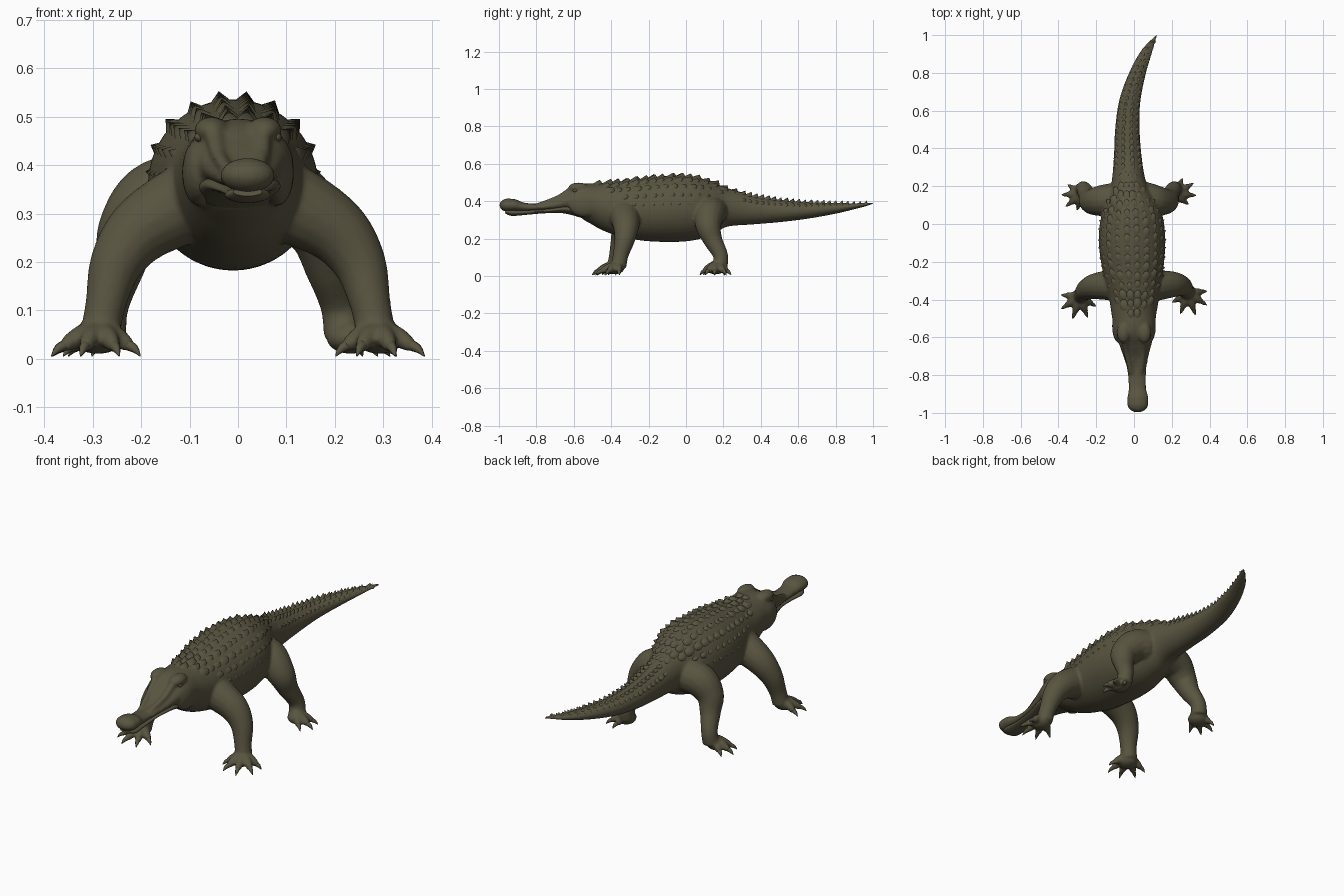
import bpy, bmesh, math, random
from mathutils import Vector, Matrix

random.seed(4)
cube = bpy.data.objects.get("Cube")
if cube:
    bpy.data.objects.remove(cube, do_unlink=True)

hide = bpy.data.materials.new("olive hide")
hide.use_nodes = True
colour = (0.1, 0.09, 0.052, 1)
hide.diffuse_color = colour
shader = next(n for n in hide.node_tree.nodes if n.type == 'BSDF_PRINCIPLED')
shader.inputs["Base Color"].default_value = colour
shader.inputs["Roughness"].default_value = 0.8


def finish(name, bm):
    """Turn a bmesh into a named, coloured, smooth object."""
    bmesh.ops.recalc_face_normals(bm, faces=bm.faces)
    mesh = bpy.data.meshes.new(name)
    bm.to_mesh(mesh)
    bm.free()
    mesh.materials.append(hide)
    for face in mesh.polygons:
        face.use_smooth = True
    mesh.set_sharp_from_angle(angle=math.radians(55))
    obj = bpy.data.objects.new(name, mesh)
    bpy.context.collection.objects.link(obj)
    return obj


def spline(points, steps):
    """Smooth curve through tuples of any length."""
    pts = [Vector(p) for p in points]
    out = []
    for i in range(len(pts) - 1):
        a, b = pts[max(i - 1, 0)], pts[i]
        c, d = pts[i + 1], pts[min(i + 2, len(pts) - 1)]
        for k in range(steps):
            t = k / steps
            out.append(0.5 * (2 * b + (c - a) * t + (2 * a - 5 * b + 4 * c - d) * t * t
                              + (3 * b - a - 3 * c + d) * t ** 3))
    return out + [pts[-1]]


def tube(bm, rings, ref, sides=24):
    """Loft ellipses (centre, width, height) along a path."""
    loops = []
    for i, (c, w, h) in enumerate(rings):
        along = (rings[min(i + 1, len(rings) - 1)][0] - rings[max(i - 1, 0)][0]).normalized()
        side = along.cross(ref).normalized()
        up = side.cross(along)
        angles = [2 * math.pi * k / sides for k in range(sides)]
        loops.append([bm.verts.new(c + side * w * math.cos(a) + up * h * math.sin(a))
                      for a in angles])
    for lo, hi in zip(loops, loops[1:]):
        for k in range(sides):
            n = (k + 1) % sides
            bm.faces.new((lo[k], lo[n], hi[n], hi[k]))
    bm.faces.new(loops[0])
    bm.faces.new(loops[-1])


def limb(bm, points, ref=(0, 1, 0), steps=6, sides=16):
    tube(bm, [(Vector(p[:3]), p[3], p[3]) for p in spline(points, steps)], Vector(ref), sides)


def profile(bm, path, sides):
    """Loft rows of y, centre x, half width, top, bottom."""
    tube(bm, [(Vector((s[1], s[0], (s[3] + s[4]) / 2)), s[2], (s[3] - s[4]) / 2)
              for s in path], Vector((0, 0, 1)), sides)


def ball(bm, centre, size):
    place = Matrix.Translation(centre) @ Matrix.Diagonal((*size, 1))
    bmesh.ops.create_uvsphere(bm, u_segments=20, v_segments=12, radius=1, matrix=place)


# Trunk profile: y, centre x, half width, top, bottom
trunk = spline([
    (-.98, .02, .04, .402, .35), (-.95, .02, .053, .41, .345), (-.92, .02, .056, .412, .345),
    (-.87, .018, .046, .393, .345), (-.78, .015, .05, .388, .35), (-.7, .012, .066, .411, .35),
    (-.63, .008, .088, .452, .345), (-.56, .004, .108, .494, .32), (-.48, 0, .118, .5, .275),
    (-.38, 0, .135, .505, .225), (-.25, -.005, .16, .52, .192), (-.1, -.01, .176, .535, .182),
    (.03, -.012, .165, .533, .19), (.13, -.02, .128, .51, .22), (.22, -.028, .092, .47, .262),
    (.35, -.033, .074, .432, .275), (.5, -.035, .065, .408, .288), (.65, -.022, .056, .396, .307),
    (.8, .02, .043, .391, .334), (.92, .072, .028, .39, .363), (1, .12, .004, .394, .384)], 8)


def trunk_at(y):
    for a, b in zip(trunk, trunk[1:]):
        if a[0] <= y <= b[0]:
            return a.lerp(b, (y - a[0]) / max(b[0] - a[0], 1e-6))
    return trunk[-1]


def surface(y, angle):
    """Point and normal on the trunk, angle measured from straight up."""
    _, cx, w, top, low = trunk_at(y)
    h = (top - low) / 2
    s, c = math.sin(angle), math.cos(angle)
    return (Vector((cx + w * s, y, (top + low) / 2 + h * c)),
            Vector((s / max(w, .01), 0, c / max(h, .01))).normalized())


skin = bmesh.new()
profile(skin, trunk, 40)

# Head: rounded nose, brows, cheeks, snout ridges
ball(skin, (.02, -.95, .379), (.057, .048, .036))
for side in (-1, 1):
    ball(skin, (side * .055, -.575, .472), (.036, .055, .028))
    ball(skin, (side * .08, -.54, .385), (.036, .09, .07))
    limb(skin, [(side * .05, -.6, .47, .02), (side * .045 + .005, -.68, .42, .015),
                (side * .025 + .012, -.79, .38, .012)], (0, 0, 1))


def foot(bm, claws, ankle, heading, spread, count, reach):
    """Palm with fanned toes; claws go to their own mesh."""
    x, y = ankle
    ahead = Vector((math.cos(heading), math.sin(heading), 0))
    ball(bm, Vector((x, y, .042)) + ahead * .015, (.05, .05, .032))
    for i in range(count):
        f = 2 * i / (count - 1) - 1
        turn = heading + spread * f
        length = reach * (1 - .2 * f * f)
        out = Vector((math.cos(turn), math.sin(turn), 0))

        def at(part, z, r):
            return (x + out.x * length * part, y + out.y * length * part, z, r)
        limb(bm, [at(.1, .058, .024), at(.45, .046, .021), at(.72, .029, .016),
                  at(.82, .022, .01)], (0, 0, 1), 4, 12)
        limb(claws, [at(.7, .03, .012), at(.9, .021, .009), at(1.05, .005, .001)],
             (0, 0, 1), 3, 8)


# Legs
for side, name in ((1, "left"), (-1, "right")):
    claws = bmesh.new()
    shift = 0 if side > 0 else -.02
    limb(skin, [(side * .06, -.335, .34, .085), (side * .13, -.325, .31, .08),
                (side * .205, -.32 + shift / 2, .262, .069),
                (side * .252, -.328 + shift, .195, .055),
                (side * .274, -.35 + shift, .11, .042), (side * .285, -.36 + shift, .05, .042)])
    heading = math.radians(-72)
    if side < 0:
        heading = math.pi - heading
    foot(skin, claws, (side * .287, -.365 + shift), heading, 1.35, 5, .118)
    finish(name + "_front_claws", claws)

    claws = bmesh.new()
    bend = .043 if side < 0 else -.012
    limb(skin, [(side * .05, .14, .345, .085), (side * (.12 + bend), .125, .33, .083),
                (side * (.18 + bend), .12, .265, .068), (side * (.2 + bend), .145, .19, .051),
                (side * (.222 + bend), .185, .11, .04), (side * (.23 + bend), .18, .05, .042)])
    heading = .22 if side > 0 else math.pi + .35
    foot(skin, claws, (side * (.23 + bend), .16), heading, .9, 4, .108)
    finish(name + "_hind_claws", claws)

# Fuse trunk and limbs into one continuous skin
body = finish("body", skin)
remesh = body.modifiers.new("fuse", 'REMESH')
remesh.mode = 'VOXEL'
remesh.voxel_size = .007
remesh.use_smooth_shade = True
soften = body.modifiers.new("soften", 'SMOOTH')
soften.factor = .5
soften.iterations = 5

# Lower jaw, leaving a mouth crease
jaw = bmesh.new()
profile(jaw, spline([
    (-.965, .02, .03, .354, .336), (-.93, .02, .047, .356, .322), (-.85, .018, .044, .354, .328),
    (-.75, .013, .052, .362, .336), (-.65, .007, .078, .382, .335),
    (-.55, 0, .095, .39, .31)], 6), 24)
finish("lower_jaw", jaw)

# Eyes
for side, name in ((1, "left"), (-1, "right")):
    eye = bmesh.new()
    ball(eye, (side * .08, -.592, .458), (.01, .014, .01))
    finish(name + "_eye", eye)


def scute(bm, y, angle, length, width, height):
    """Keeled plate whose peak leans towards the tail."""
    p, n = surface(y, angle)
    along = (surface(min(y + .02, 1), angle)[0] - surface(y - .02, angle)[0]).normalized()
    across = along.cross(n).normalized()
    n = across.cross(along)
    p -= n * .006
    rim = [bm.verts.new(p + along * length * math.cos(a) + across * width * math.sin(a))
           for a in (k * math.pi / 4 for k in range(8))]
    peak = bm.verts.new(p + n * (height + .006) + along * length * .5)
    for k in range(8):
        bm.faces.new((rim[k], rim[(k + 1) % 8], peak))
    bm.faces.new(rim)


# Back armour: overlapping keeled rows by angle, start, end, size
armour = bmesh.new()
for row, (angle, start, end, size) in enumerate((
        (.15, -.47, .3, .9), (.47, -.45, .27, .95), (.8, -.41, .22, .9),
        (1.12, -.35, .14, .7), (1.42, -.28, .06, .45))):
    count = round((end - start) / .048)
    for i in range(count):
        y = start + (end - start) * i / count + .024 * (row % 2)
        for side in (-1, 1):
            s = size * random.uniform(.8, 1.12)
            scute(armour, y + random.uniform(-.006, .006), side * angle,
                  .034 * s, .024 * s, .019 * s)
finish("back_scutes", armour)

# Tail crest: paired rows shrinking to the tip
crest = bmesh.new()
for i in range(21):
    y = .3 + i * .033
    size = 1 - .5 * i / 20
    for angle in (.35, .95):
        for side in (-1, 1):
            s = size * random.uniform(.85, 1.1)
            scute(crest, y, side * angle, .025 * s, .016 * s, .025 * s * (1.15 - angle / 2))
finish("tail_scutes", crest)
